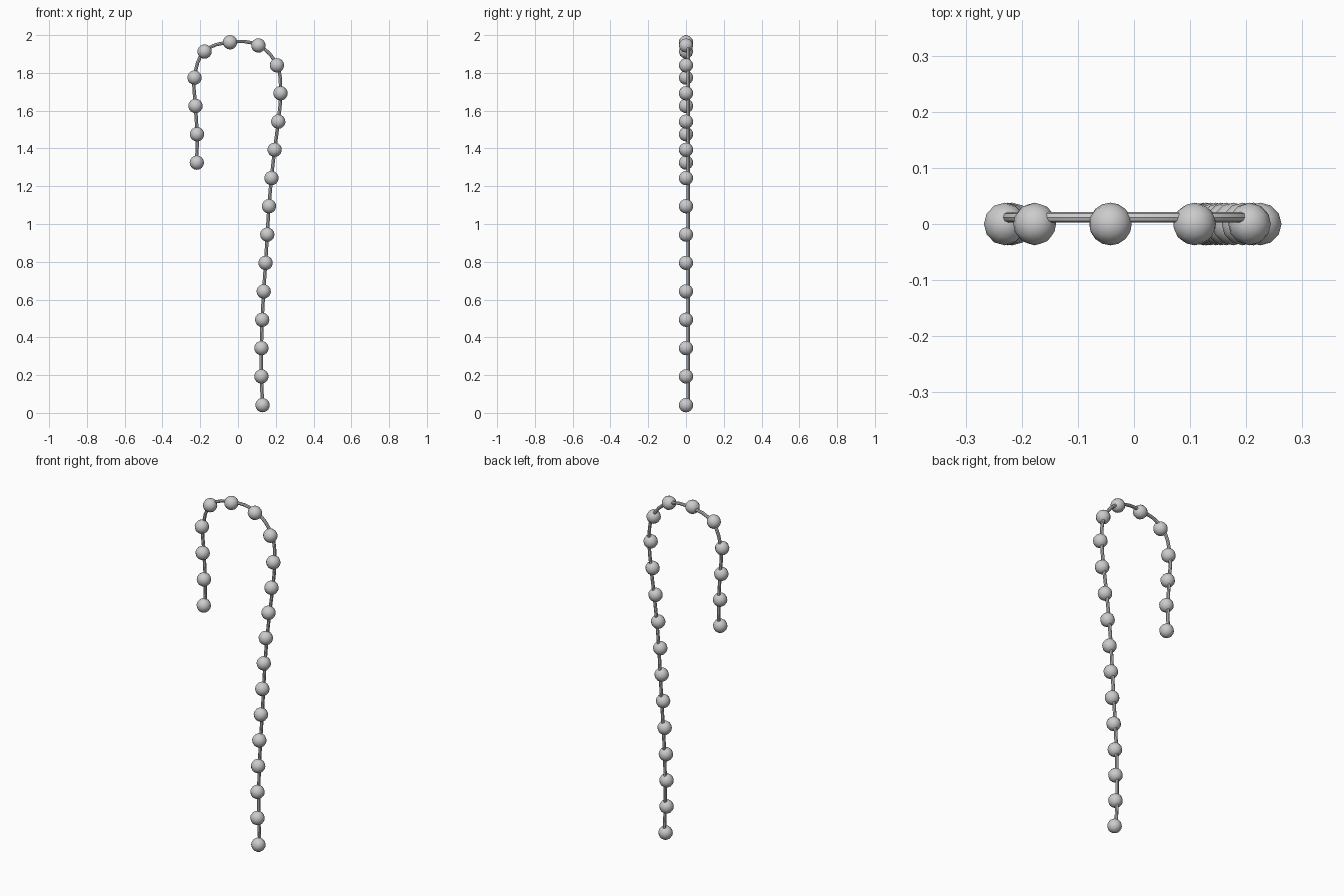
import bpy
from mathutils import Vector

if "Cube" in bpy.data.objects:
    bpy.data.objects.remove(bpy.data.objects["Cube"])

BEAD_R = 0.038
WIRE_R = 0.009
WIRE_Y = 0.012

# Bead centres (x, z) along the hooked strand, from the short end to the foot
PATH = [(-0.218, 1.325), (-0.217, 1.475), (-0.225, 1.625), (-0.23, 1.775),
        (-0.177, 1.913), (-0.042, 1.962), (0.108, 1.945), (0.206, 1.84),
        (0.225, 1.692), (0.213, 1.542), (0.194, 1.393), (0.177, 1.243),
        (0.164, 1.094), (0.155, 0.944), (0.146, 0.794), (0.136, 0.643),
        (0.128, 0.493), (0.124, 0.343), (0.124, 0.193), (0.13, 0.041)]

# Beads, each turned to follow the strand
for i, (x, z) in enumerate(PATH):
    a, b = PATH[max(i - 1, 0)], PATH[min(i + 1, len(PATH) - 1)]
    along = Vector((b[0] - a[0], 0, b[1] - a[1]))
    bpy.ops.mesh.primitive_uv_sphere_add(
        segments=12, ring_count=8, radius=BEAD_R, location=(x, 0, z),
        rotation=along.to_track_quat('Z', 'Y').to_euler())
    bead = bpy.context.object
    bead.name = f"bead_{i + 1:02d}"
    bpy.ops.object.shade_smooth()

# Thin wire running through the beads, slightly behind their centres
curve = bpy.data.curves.new("wire", 'CURVE')
curve.dimensions = '3D'
curve.resolution_u = 4
curve.bevel_depth = WIRE_R
curve.bevel_resolution = 2
curve.use_fill_caps = True
spline = curve.splines.new('BEZIER')
spline.bezier_points.add(len(PATH) - 1)
for point, (x, z) in zip(spline.bezier_points, PATH):
    point.co = (x, WIRE_Y, z)
    point.handle_left_type = point.handle_right_type = 'AUTO'
wire = bpy.data.objects.new("wire", curve)
bpy.context.collection.objects.link(wire)

# Turn the wire into a mesh
bpy.ops.object.select_all(action='DESELECT')
wire.select_set(True)
bpy.context.view_layer.objects.active = wire
bpy.ops.object.convert(target='MESH')
bpy.ops.object.shade_smooth_by_angle()
